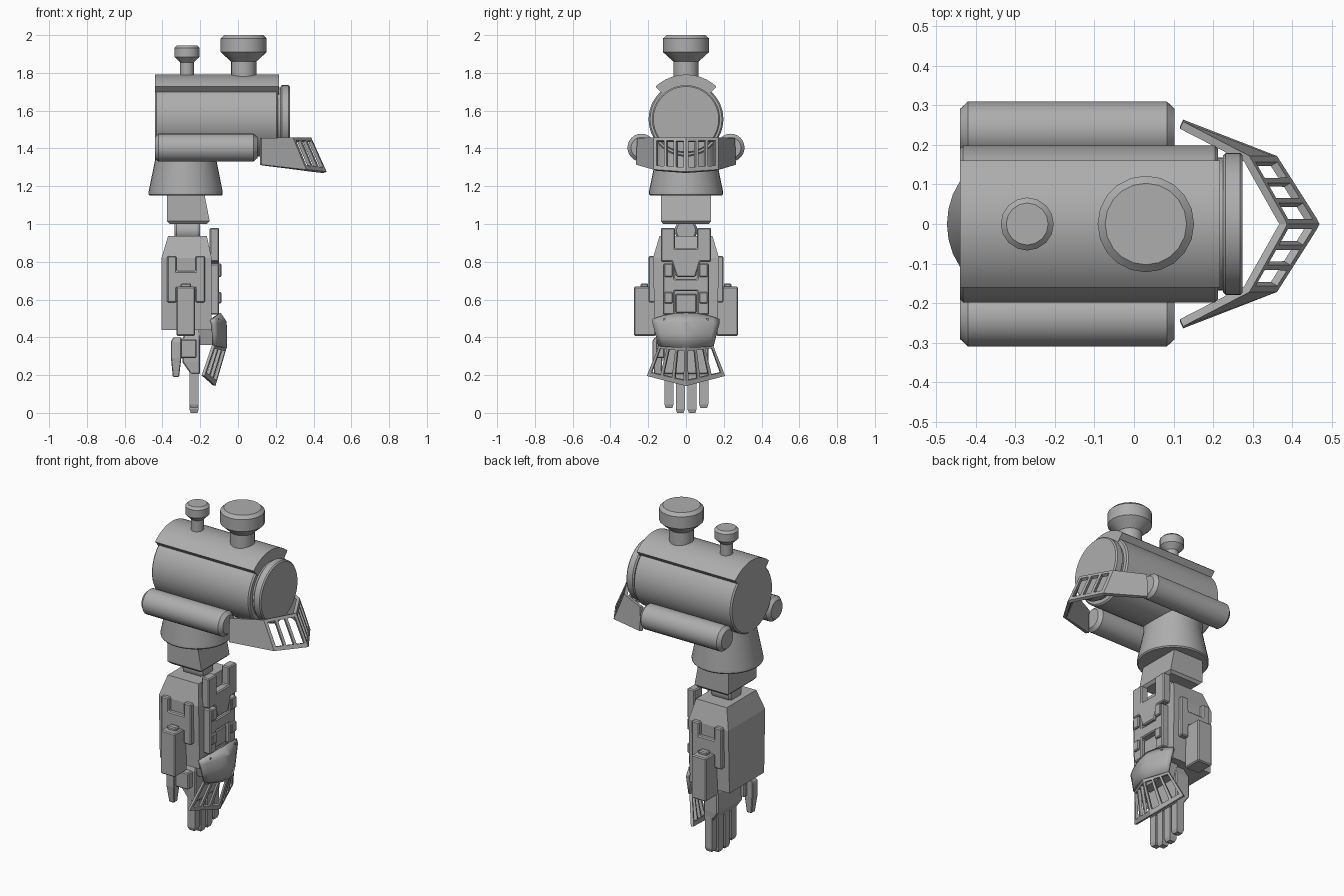
import bpy, bmesh, math
from mathutils import Vector

if "Cube" in bpy.data.objects:
    bpy.data.objects.remove(bpy.data.objects["Cube"])

grey = bpy.data.materials.new("steel_grey")
grey.diffuse_color = (0.42, 0.42, 0.42, 1)
grey.use_nodes = True
grey.node_tree.nodes["Principled BSDF"].inputs["Base Color"].default_value = grey.diffuse_color


def finish(name, bm, smooth=True, bevel=0, solid=0):
    """Turn a bmesh into a finished grey object."""
    bmesh.ops.remove_doubles(bm, verts=bm.verts, dist=1e-5)
    bmesh.ops.recalc_face_normals(bm, faces=bm.faces)
    me = bpy.data.meshes.new(name)
    bm.to_mesh(me)
    bm.free()
    me.materials.append(grey)
    ob = bpy.data.objects.new(name, me)
    bpy.context.collection.objects.link(ob)
    if solid:
        m = ob.modifiers.new("thickness", 'SOLIDIFY')
        m.thickness, m.offset = solid, 0
    if bevel:
        m = ob.modifiers.new("bevel", 'BEVEL')
        m.width, m.segments, m.limit_method = bevel, 1, 'ANGLE'
    if smooth:
        bpy.ops.object.select_all(action='DESELECT')
        bpy.context.view_layer.objects.active = ob
        ob.select_set(True)
        bpy.ops.object.shade_smooth_by_angle(angle=math.radians(30))
    return ob


def lathe(name, profile, centre, axis='Z', sides=32):
    """Closed solid of revolution; profile = (radius, height along axis)."""
    bm = bmesh.new()
    rings = []
    for r, h in profile:
        ring = []
        for i in range(sides):
            a = 2 * math.pi * i / sides
            c, s = r * math.cos(a), r * math.sin(a)
            p = Vector((c, s, h)) if axis == 'Z' else Vector((h, c, s))
            ring.append(bm.verts.new(p + Vector(centre)))
        rings.append(ring)
    for a, b in zip(rings, rings[1:]):
        for i in range(sides):
            j = (i + 1) % sides
            bm.faces.new((a[i], a[j], b[j], b[i]))
    bm.faces.new(rings[0])
    bm.faces.new(rings[-1])
    return finish(name, bm)


def prism(name, pts, axis, lo, hi, bevel=0):
    """Extrude an outline: (y, z) along X, or (x, z) along Y."""
    bm = bmesh.new()
    put = (lambda a, b, d: (d, a, b)) if axis == 'X' else (lambda a, b, d: (a, d, b))
    low = [bm.verts.new(put(a, b, lo)) for a, b in pts]
    high = [bm.verts.new(put(a, b, hi)) for a, b in pts]
    bm.faces.new(low)
    bm.faces.new(high)
    for i in range(len(pts)):
        j = (i + 1) % len(pts)
        bm.faces.new((low[i], low[j], high[j], high[i]))
    return finish(name, bm, smooth=False, bevel=bevel)


def block(name, rows, bevel=0):
    """Stack of rectangles; each row = (z, x0, x1, y0, y1)."""
    bm = bmesh.new()
    rings = [[bm.verts.new((x, y, z)) for x, y in ((x0, y0), (x1, y0), (x1, y1), (x0, y1))]
             for z, x0, x1, y0, y1 in rows]
    for a, b in zip(rings, rings[1:]):
        for i in range(4):
            j = (i + 1) % 4
            bm.faces.new((a[i], a[j], b[j], b[i]))
    bm.faces.new(rings[0])
    bm.faces.new(rings[-1])
    return finish(name, bm, smooth=False, bevel=bevel)


def h_outline(c, w, inner, z0, z1, bar0, bar1):
    """Outline of an H-shaped plate."""
    return [(c - w, z0), (c - inner, z0), (c - inner, bar0), (c + inner, bar0),
            (c + inner, z0), (c + w, z0), (c + w, z1), (c + inner, z1),
            (c + inner, bar1), (c - inner, bar1), (c - inner, z1), (c - w, z1)]


def grille(name, mid_top, mid_low, side_top, side_low, wing=None, thick=0.018):
    """V-shaped slatted guard with three openings per side and optional wings."""
    us = [0, .05, .29, .37, .60, .68, .92, 1]
    vs = [0, .1, .87, 1]
    bm = bmesh.new()
    for s in (1, -1):
        mt, ml, st, sl = (Vector((p[0], p[1] * s, p[2])) for p in (mid_top, mid_low, side_top, side_low))
        pt = lambda u, v: mt.lerp(st, u).lerp(ml.lerp(sl, u), v)
        for i in range(7):
            for j in range(3):
                if i % 2 and j == 1:
                    continue
                q = [pt(us[i], vs[j]), pt(us[i + 1], vs[j]), pt(us[i + 1], vs[j + 1]), pt(us[i], vs[j + 1])]
                bm.faces.new([bm.verts.new(p) for p in q])
        if wing:
            wt, wl = (Vector((p[0], p[1] * s, p[2])) for p in wing)
            edge = [st.lerp(sl, v) for v in vs]
            bm.faces.new([bm.verts.new(p) for p in edge + [wl, wt]])
    return finish(name, bm, smooth=False, solid=thick)


# Boiler, front ring and top band
Z = 1.555
lathe("boiler", [(.19, -.44), (.198, -.432), (.198, .205), (.19, .213)], (0, 0, Z), 'X', 48)
lathe("boiler_neck", [(.168, .2), (.168, .24)], (0, 0, Z), 'X', 48)
lathe("boiler_front", [(.172, .225), (.18, .232), (.18, .268), (.173, .275)], (0, 0, Z), 'X', 48)
arc = [math.radians(-43 + 86 * i / 16) for i in range(17)]
band = [(.236 * math.sin(a), Z + .236 * math.cos(a)) for a in arc]
band += [(.18 * math.sin(a), Z + .18 * math.cos(a)) for a in reversed(arc)]
ob = prism("top_band", band, 'X', -.44, .217)
bpy.ops.object.select_all(action='DESELECT')
bpy.context.view_layer.objects.active = ob
ob.select_set(True)
bpy.ops.object.shade_smooth_by_angle(angle=math.radians(30))

# Chimneys
lathe("large_chimney", [(.067, 1.75), (.067, 1.86), (.122, 1.91), (.122, 1.982), (.103, 2.0)], (.03, 0, 0), sides=20)
lathe("small_chimney", [(.037, 1.75), (.037, 1.855), (.067, 1.885), (.067, 1.932), (.053, 1.945)], (-.27, 0, 0), sides=16)

# Side tanks
for s, side in ((-1, "right"), (1, "left")):
    lathe(side + "_tank", [(.055, -.44), (.074, -.42), (.074, .083), (.055, .103)], (0, s * .236, 1.404), 'X', 24)

# Front guard under the boiler
grille("front_guard", (.378, 0, 1.455), (.46, 0, 1.273), (.285, .165, 1.455), (.355, .165, 1.285),
       wing=((.12, .25, 1.455), (.12, .255, 1.313)), thick=.02)

# Cuff, wrist block and swivel
lathe("cuff", [(.19, 1.15), (.196, 1.157), (.196, 1.172), (.162, 1.34), (.162, 1.45)], (-.277, 0, 0))
block("elbow_block", [(1.0, -.36, -.165, -.12, .12), (1.015, -.375, -.15, -.133, .133), (1.16, -.375, -.178, -.133, .133)])
lathe("swivel", [(.05, -.335), (.06, -.325), (.06, -.215), (.05, -.2)], (0, 0, .965), 'X', 24)

# Forearm
block("forearm", [(.44, -.405, -.14, -.165, .165), (.82, -.405, -.14, -.175, .175), (.937, -.37, -.165, -.14, .14)])
prism("upper_plate", [(-.133, .98), (-.057, .98), (-.057, .87), (.057, .87), (.057, .98), (.133, .98),
                      (.133, .80), (.075, .80), (.05, .72), (-.05, .72), (-.075, .80), (-.133, .80)],
      'X', -.15, -.1, .006)
prism("lower_plate", h_outline(0, .122, .06, .52, .79, .645, .71), 'X', -.15, -.1, .006)
for z0, z1 in ((.725, .86), (.53, .63)):
    block("centre_rib", [(z0, -.15, -.115, -.055, .055), (z1, -.15, -.115, -.055, .055)], .005)
for s in (-1, 1):
    for z0, z1 in ((.72, .79), (.58, .64)):
        y = sorted((s * .07, s * .115))
        block("plate_stud", [(z0, -.15, -.088, *y), (z1, -.15, -.088, *y)], .005)

# Side frames and hanging side boxes
for s in (-1, 1):
    y = sorted((s * .16, s * .198))
    prism("side_frame", h_outline(-.275, .1, .05, .585, .83, .66, .75), 'Y', *y, .006)
    y = sorted((s * .16, s * .275))
    block("side_box", [(.408, -.325, -.228, *y), (.668, -.325, -.228, *y)], .006)
    y = sorted((s * .2, s * .24))
    block("side_box_peg", [(.66, -.305, -.248, *y), (.685, -.305, -.248, *y)], .006)

# Knuckle shield: curved shell over a slatted skirt
bm = bmesh.new()
rows = []
for ze, zc, w, xe, xc in ((.495, .525, .172, -.14, -.1), (.47, .48, .172, -.132, -.07),
                          (.42, .42, .158, -.13, -.067), (.355, .345, .142, -.128, -.067)):
    ss = [i / 6 for i in range(-6, 7)]
    rows.append([bm.verts.new((xe + (xc - xe) * (1 - abs(s) ** 1.5), w * s, ze + (zc - ze) * (1 - s * s))) for s in ss])
for a, b in zip(rows, rows[1:]):
    for i in range(12):
        bm.faces.new((a[i], a[i + 1], b[i + 1], b[i]))
finish("knuckle_shield", bm, solid=.02)
grille("knuckle_guard", (-.067, 0, .35), (-.127, 0, .145), (-.13, .14, .36), (-.185, .205, .197), thick=.016)
block("shield_mount", [(.36, -.21, -.14, -.1, .1), (.44, -.21, -.1, -.12, .12), (.5, -.21, -.1, -.12, .12)])

# Hand, fingers and thumb
block("palm", [(.205, -.25, -.2, -.115, .115), (.27, -.295, -.2, -.12, .12), (.39, -.295, -.2, -.12, .12), (.45, -.27, -.2, -.1, .1)], .006)
for y, tip in ((-.09, .025), (-.03, 0), (.032, 0), (.094, .025)):
    block("finger", [(tip, -.25, -.215, y - .017, y + .017), (tip + .02, -.257, -.208, y - .024, y + .024),
                     (.24, -.257, -.208, y - .024, y + .024)])
block("thumb", [(.19, -.345, -.312, -.165, -.13), (.29, -.355, -.3, -.178, -.125),
                (.38, -.355, -.3, -.178, -.125), (.4, -.34, -.3, -.165, -.125)], .004)
block("thumb_root", [(.29, -.32, -.22, -.16, -.1), (.39, -.32, -.22, -.16, -.1)], .006)
